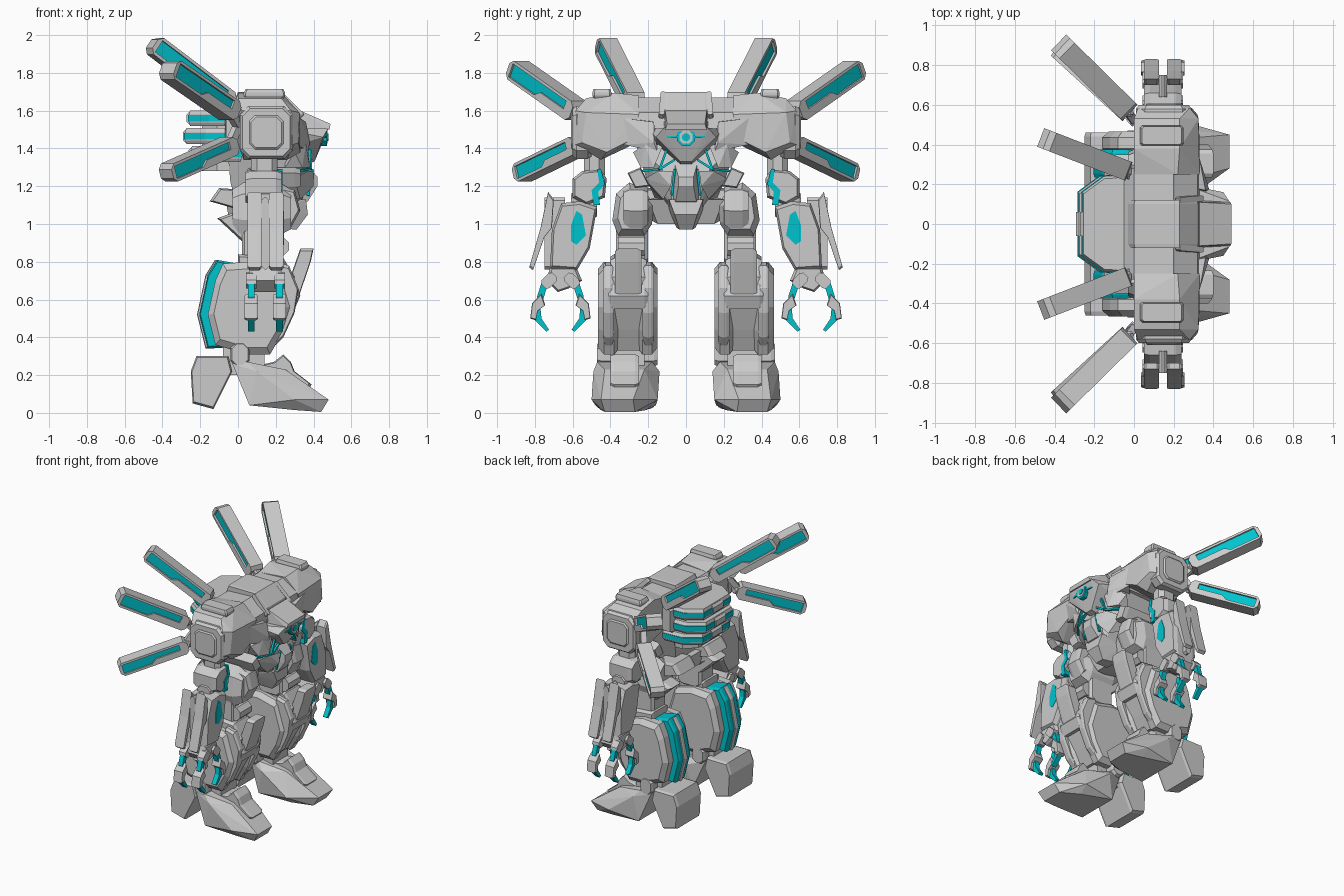
import bpy, bmesh
from mathutils import Vector as V

cyan = bpy.data.materials.new("glow_cyan")
cyan.diffuse_color = (0.0, 0.55, 0.62, 1)
AX = {'x': lambda p, q, h: V((h, p, q)), 'y': lambda p, q, h: V((p, h, q)), 'z': lambda p, q, h: V((p, q, h))}


def finish(name, bm, mirror, mat):
    bmesh.ops.recalc_face_normals(bm, faces=bm.faces)
    me = bpy.data.meshes.new(name)
    bm.to_mesh(me)
    bm.free()
    ob = bpy.data.objects.new(name, me)
    bpy.context.collection.objects.link(ob)
    if mat:
        me.materials.append(mat)
    if mirror:
        m = ob.modifiers.new("mirror", 'MIRROR')
        m.use_axis = (False, True, False)
        m.use_mirror_merge = False
    return ob


def prism(name, pts, f, a, b, c=0.0, k=0.85, mirror=True, mat=None):
    """Extrude a profile from a to b; c = depth of the chamfer, k = size of the end caps."""
    f = AX.get(f, f)
    n = len(pts)
    cx, cy = sum(p[0] for p in pts) / n, sum(p[1] for p in pts) / n
    rings = [(a, 1), (b, 1)] if c == 0 else [(a, k), (a + c, 1), (b - c, 1), (b, k)]
    bm = bmesh.new()
    rs = [[bm.verts.new(f(cx + (p - cx) * s, cy + (q - cy) * s, h)) for p, q in pts] for h, s in rings]
    for r, t in zip(rs, rs[1:]):
        for i in range(n):
            j = (i + 1) % n
            bm.faces.new((r[i], r[j], t[j], t[i]))
    bm.faces.new(rs[0])
    bm.faces.new(rs[-1])
    return finish(name, bm, mirror, mat)


def hull(name, pts, mirror=True, mat=None, sym=False):
    """Faceted convex block; sym adds the points reflected in y."""
    bm = bmesh.new()
    for p in pts:
        bm.verts.new(p)
        if sym:
            bm.verts.new((p[0], -p[1], p[2]))
    bmesh.ops.convex_hull(bm, input=bm.verts[:])
    bmesh.ops.delete(bm, geom=[v for v in bm.verts if not v.link_faces], context='VERTS')
    bmesh.ops.dissolve_limit(bm, angle_limit=0.02, verts=bm.verts[:], edges=bm.edges[:])
    return finish(name, bm, mirror and not sym, mat)


def frame(p, q, n):
    p, q = V(p), V(q)
    u = (q - p).normalized()
    n = V(n)
    n = (n - u * n.dot(u)).normalized()
    v = n.cross(u)
    return (lambda a, b, h: p + u * a + v * b + n * h), (q - p).length


def beam(name, p, q, w, t, n=(1, 0, 0), mat=None, mirror=True, tip=0.6):
    f, L = frame(p, q, n)
    w /= 2
    e = min(w * 0.6, L * 0.2)
    pts = [(0, -w * tip), (e, -w), (L - e, -w), (L, -w * tip), (L, w * tip), (L - e, w), (e, w), (0, w * tip)]
    return prism(name, pts, f, -t / 2, t / 2, mirror=mirror, mat=mat)


def octo(cx, cy, rx, ry, e):
    return [(cx - rx + e, cy - ry), (cx + rx - e, cy - ry), (cx + rx, cy - ry + e), (cx + rx, cy + ry - e),
            (cx + rx - e, cy + ry), (cx - rx + e, cy + ry), (cx - rx, cy + ry - e), (cx - rx, cy - ry + e)]


def box(name, x, y, z, e=0.015, **kw):
    return prism(name, octo(sum(x) / 2, sum(z) / 2, (x[1] - x[0]) / 2, (z[1] - z[0]) / 2, e), 'y', *y, **kw)


# Feet: wedge toe, ridge on top, heel block, ankle
hull("foot_toe", [(-.03, .19, .26), (-.03, .46, .26), (.05, .18, .27), (.05, .47, .27), (.25, .22, .23), (.25, .43, .23),
                  (.48, .28, .07), (.48, .45, .07), (.44, .27, .005), (.44, .43, .005), (.06, .16, .04), (.06, .48, .04),
                  (.3, .21, .015), (.3, .45, .015), (.1, .14, .22), (.1, .49, .22), (.3, .15, .07), (.3, .5, .07)])
prism("foot_ridge", [(.1, .25), (.19, .27), (.24, .31), (.28, .27), (.3, .22), (.39, .15), (.36, .1), (.1, .18)],
      'y', .25, .40, .02, .9)
prism("foot_heel", [(-.22, .30), (-.05, .30), (-.03, .22), (-.13, .02), (-.24, .05), (-.25, .22)], 'y', .17, .46, .02, .93)
prism("ankle", octo(.01, .31, .05, .065, .03), 'y', .15, .47, .02)
box("ankle_core", (-.08, .14), (.22, .40), (.2, .4))

# Lower legs: outer plates, glowing calf spine, shin and knee guard
plate = [(-.08, .79), (.06, .80), (.22, .76), (.28, .56), (.24, .43), (.17, .31), (.05, .31), (-.12, .36), (-.16, .52), (-.12, .70)]
prism("calf_plate_outer", plate, 'y', .35, .465, .03, .85)
prism("calf_plate_inner", plate, 'y', .15, .26, .03, .85)
rim = [(-.11, .81), (0, .79), (.05, .55), (0, .35), (-.16, .34), (-.205, .52), (-.16, .73)]
prism("calf_glow", rim, 'y', .235, .375, .02, .95, mat=cyan)
prism("calf_spine", [(p - .012, q) for p, q in rim], 'y', .285, .325, .01, .97)
prism("shin", [(.0, .84), (.24, .82), (.30, .72), (.28, .56), (.22, .44), (.16, .33), (0, .33)], 'y', .21, .40, .02, .95)
for s in (.17, .38):
    prism("shin_rail", [(.2, .8), (.27, .78), (.32, .66), (.3, .53), (.24, .40), (.17, .33), (.15, .5)], 'y', s, s + .06, .015, .92)
prism("shin_band", [(.2, .66), (.31, .68), (.33, .62), (.3, .55), (.2, .55)], 'y', .2, .41, .02)
prism("knee_guard", [(.27, .70), (.33, .87), (.40, .87), (.385, .80), (.31, .58), (.27, .6)], 'y', .235, .375, .02, .9)

# Thighs, hips and skirts
box("thigh", (.02, .22), (.20, .37), (.78, 1.0), .03, c=.02)
box("knee_joint", (.04, .27), (.22, .36), (.83, .93), .03)
prism("hip", [(.18, 1.0), (.22, .94), (.36, .94), (.39, 1.02), (.37, 1.16), (.30, 1.22), (.22, 1.18), (.17, 1.1)], 'x', -.03, .28, .06, .75)
prism("rear_skirt", [(-.15, 1.12), (-.10, 1.19), (.05, 1.18), (.06, 1.06)], 'y', .08, .30, .03)
prism("rear_skirt_lower", [(-.11, 1.03), (.0, 1.07), (.1, 1.05), (.1, .92), (.03, .9)], 'y', .2, .35, .03)
prism("front_skirt", [(.18, 1.21), (.30, 1.18), (.33, 1.07), (.28, .98), (.2, 1.02)], 'y', .2, .33, .03)
hull("pelvis", [(.05, .2, 1.13), (.05, .2, 1.03), (.25, .2, 1.13), (.2, .15, 1.0), (-.07, .12, 1.15), (-.05, .1, 1.04)], sym=True)
hull("crotch_guard", [(.36, .09, 1.13), (.22, .1, 1.13), (.37, .06, 1.05), (.31, .035, .97), (.2, .05, .98), (.2, .09, 1.07)], sym=True)

# Abdomen with glowing seams under faceted plates
hull("abdomen", [(.33, .27, 1.44), (-.06, .25, 1.44), (.38, .10, 1.26), (.27, .21, 1.24), (-.04, .18, 1.22), (.33, .07, 1.1), (0, .14, 1.08)], sym=True)
hull("abdomen_centre_plate", [(.36, .06, 1.32), (.42, .04, 1.25), (.42, .04, 1.2), (.37, .055, 1.12), (.3, .09, 1.2), (.3, .07, 1.1)], sym=True)
hull("rib_plate_upper", [(.37, .12, 1.42), (.36, .22, 1.42), (.30, .28, 1.38), (.34, .24, 1.3), (.38, .17, 1.3), (.25, .24, 1.3), (.25, .2, 1.42)])
hull("rib_plate_lower", [(.40, .07, 1.28), (.37, .15, 1.28), (.30, .22, 1.24), (.40, .08, 1.2), (.33, .12, 1.13), (.25, .16, 1.16), (.25, .1, 1.25)])
for p, q in [((.383, .06, 1.34), (.383, .14, 1.29)), ((.38, .14, 1.29), (.30, .24, 1.28)), ((.395, .06, 1.29), (.37, .075, 1.15)),
             ((.375, .14, 1.29), (.38, .10, 1.40))]:
    beam("abdomen_glow_seam", p, q, .012, .016, mat=cyan)
prism("side_skirt", [(.19, 1.2), (.24, 1.3), (.31, 1.27), (.27, 1.19)], 'x', .05, .33, .03)

# Chest: hood, beak-like centre with glowing eye
prism("chest", [(-.07, 1.42), (-.07, 1.58), (0, 1.66), (.2, 1.67), (.32, 1.59), (.34, 1.42)], 'y', -.28, .28, .03, .96, mirror=False)
prism("hood", [(-.04, 1.6), (0, 1.70), (.23, 1.70), (.32, 1.61), (.34, 1.5), (.1, 1.5)], 'y', -.12, .12, .02, .97, mirror=False)
beam("hood_rail", (.01, .12, 1.69), (.23, .12, 1.69), .03, .03)
beam("hood_rail_front", (.22, .12, 1.69), (.34, .13, 1.57), .03, .03)
hull("visor", [(.33, .11, 1.60), (.31, .12, 1.5), (.49, .10, 1.53), (.485, .11, 1.50)], sym=True)
hull("chest_core", [(.48, .115, 1.51), (.45, .16, 1.46), (.25, .2, 1.5), (.25, .16, 1.4), (.44, .10, 1.42), (.405, .03, 1.33), (.3, .03, 1.3)], sym=True)
hull("chest_flank", [(.36, .17, 1.54), (.33, .33, 1.56), (.32, .33, 1.42), (.38, .17, 1.43), (.37, .15, 1.38), (.2, .2, 1.55), (.2, .2, 1.4)])
f, L = frame((.45, 0, 1.46), (.47, 0, 1.46), (0, 1, 0))
g = lambda p, q, h: f(h, p, q)
prism("eye_glow_ring", octo(0, 0, .048, .048, .028), g, -.02, .022, mirror=False, mat=cyan)
prism("eye_socket", octo(0, 0, .035, .035, .02), g, -.02, .025, mirror=False)
prism("eye_glow", octo(0, 0, .02, .02, .011), g, -.02, .030, mirror=False, mat=cyan)
beam("eye_glow_bar", (.465, .045, 1.46), (.455, .10, 1.46), .012, .012, mat=cyan)

# Wrap-around ribs on the back
for z, r in [(1.56, .26), (1.465, .28), (1.37, .25)]:
    pts = [(.02, -.25), (-r + .11, -.24), (-r, -.16), (-r, .16), (-r + .11, .24), (.02, .25)]
    prism("back_rib", pts, 'z', z - .042, z + .042, .02, .95, mirror=False)
    prism("back_rib_glow", [(p * 1.01 - .002, q * 1.015) for p, q in pts], 'z', z - .018, z + .018, mirror=False, mat=cyan)
    box("back_rib_cap", (-r - .012, -r + .1), (-.06, .06), (z - .035, z + .035), mirror=False)
prism("back_core", octo(-.06, 0, .13, .2, .08), 'z', 1.28, 1.6, mirror=False)

# Six back fins on ball joints: thin core, raised rim and recessed glow panel on both faces
for p, q, w, t in [((-.04, .27, 1.64), (-.455, .43, 1.955), .105, .10), ((-.03, .57, 1.59), (-.37, .905, 1.825), .11, .11),
                   ((-.03, .56, 1.42), (-.38, .88, 1.265), .10, .10)]:
    d = V(q) - V(p)
    n = (-d.y, d.x, 0)
    f, L = frame(p, q, n)
    s, W, e = (1 if f(0, 1, 0).z > V(p).z else -1), w / 2, .025
    h = W - .016
    parts = {"core": [(0, -W + e), (e, -W), (L - e, -W), (L, -W + e), (L, W - e), (L - e, W), (e, W), (0, W - e)],
             "root": [(0, -W + e), (e, -W), (.06, -W), (.06, W), (e, W), (0, W - e)],
             "top_rail": [(.06, h), (L - e, h), (L - e, W), (.06, W)],
             "low_rail": [(.06, -W), (L - e, -W), (L - e, -h), (L * .55, -h), (L * .48, -h * .2), (.06, -h * .2)],
             "tip": [(L - e, -W), (L, -W + e), (L, W - e), (L - e, W)]}
    for part, pts in parts.items():
        r = t / 2 - (.018 if part == "core" else 0)
        prism("back_fin_" + part, [(a, b * s) for a, b in pts], f, -r, r)
    pts = [(.06, -h * .2), (L * .48, -h * .2), (L * .55, -h), (L - e, -h), (L - e, h), (.06, h)]
    prism("back_fin_glow", [(a, b * s) for a, b in pts], f, -t / 2 + .013, t / 2 - .013, mat=cyan)
    j = V((0, p[1] - .05, 1.52 if p[1] > .4 else 1.58))
    beam("fin_arm", j, V(p) + d * .05, .04, .04, n)
    prism("fin_joint", octo(p[0], p[2], .028, .028, .016), 'y', p[1] - .03, p[1] + .03, .012, .6)

# Shoulders with framed side panel and top vent
hull("shoulder", [(0, .25, 1.66), (.22, .25, 1.68), (.33, .25, 1.58), (.33, .28, 1.45), (.0, .28, 1.42), (0, .38, 1.69), (.23, .38, 1.695),
                  (0, .53, 1.665), (.23, .53, 1.665), (.325, .53, 1.59), (.32, .55, 1.43), (.33, .42, 1.38), (.26, .45, 1.34), (.03, .45, 1.34),
                  (.02, .585, 1.6), (.28, .585, 1.6), (.29, .585, 1.42), (.02, .585, 1.42)])
prism("shoulder_frame", octo(.15, 1.485, .14, .14, .045), 'y', .50, .60, .02, .9)
prism("shoulder_panel", octo(.15, 1.485, .09, .09, .03), 'y', .59, .61, .008, .9)
prism("shoulder_vent", octo(.14, .445, .11, .05, .01), 'z', 1.66, 1.715, .02, .9)

# Arms
prism("upper_arm_joint", octo(.14, .485, .07, .055, .03), 'z', 1.26, 1.4)
prism("upper_arm", [(.43, 1.14), (.42, 1.24), (.45, 1.29), (.55, 1.28), (.60, 1.24), (.60, 1.14), (.53, 1.1)], 'x', .04, .23, .03, .85)
prism("upper_arm_glow", [(.45, 1.29), (.47, 1.29), (.46, 1.22), (.5, 1.18), (.49, 1.1), (.455, 1.1), (.465, 1.17), (.43, 1.21)], 'x', .06, .235, mat=cyan)
prism("elbow", octo(.14, 1.1, .06, .07, .03), 'y', .47, .61, .02)
prism("forearm", [(.56, 1.12), (.47, 1.09), (.51, .87), (.58, .75), (.72, .76), (.71, .97), (.66, 1.11)], 'x', .05, .24, .03, .9)
prism("forearm_glow", [(.53, .94), (.55, 1.05), (.58, 1.07), (.61, .99), (.61, .91), (.58, .89)], 'x', .2, .243, mat=cyan)
for x in (.05, .165):
    prism("forearm_blade", [(.70, 1.13), (.73, 1.17), (.77, .98), (.83, .77), (.81, .755), (.75, .93), (.71, .98)], 'x', x, x + .075, .01, .95)
box("forearm_fin", (.125, .165), (.64, .75), (.76, 1.14))
prism("wrist", [(.58, .77), (.72, .77), (.74, .70), (.68, .64), (.62, .66), (.55, .70)], 'x', .06, .23, .02)

# Claws: glowing inner segment, grey knuckle, glowing tip
for x in (.07, .22):
    for s in (-1, 1):
        o = lambda y, z: (x, .665 + s * y, z)
        beam("claw_root", o(.03, .73), o(.09, .67), .06, .055)
        beam("claw_glow_link", o(.075, .71), o(.11, .60), .035, .035, mat=cyan)
        prism("claw_knuckle", [(.665 + s * a, b) for a, b in [(.10, .63), (.15, .58), (.16, .50), (.13, .49), (.12, .54), (.08, .57)]],
              'x', x - .035, x + .035, .01, .9)
        prism("claw_tip", [(.665 + s * a, b) for a, b in [(.13, .57), (.145, .50), (.075, .43), (.06, .44), (.10, .50), (.105, .55)]],
              'x', x - .018, x + .018, mat=cyan)
